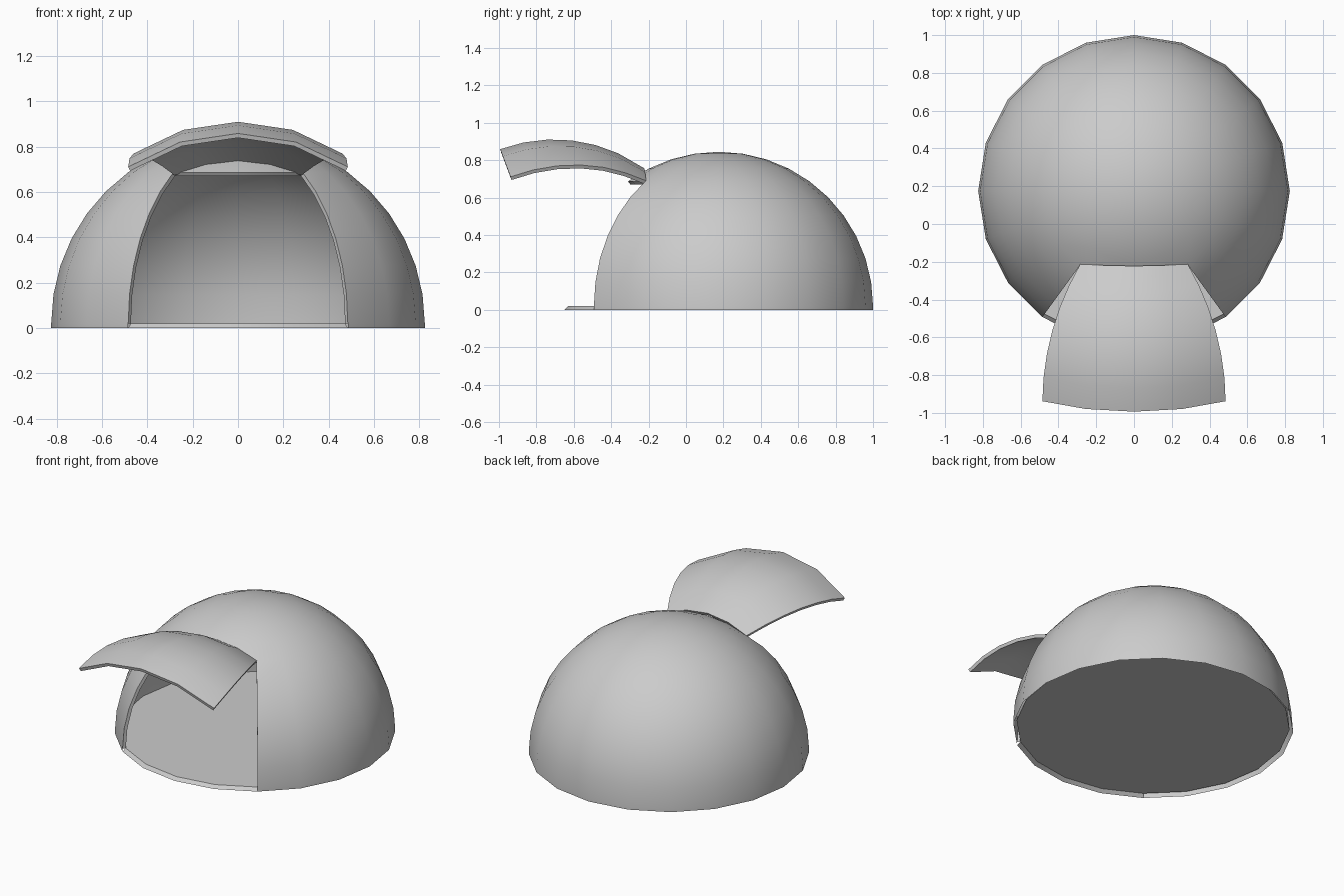
import bpy, bmesh
from math import sin, cos, radians
from mathutils import Matrix, Vector

if "Cube" in bpy.data.objects:
    bpy.data.objects.remove(bpy.data.objects["Cube"])

R, T, CY, BASE, STEP = 0.825, 0.02, 0.175, 0.02, 18
HINGE = Vector((0, -0.217, 0.687))


def spin_point(rz, lon):
    """Point of profile (radius, z) at longitude, 0 = front centre."""
    a = radians(lon)
    return Vector((rz[0] * sin(a), CY - rz[0] * cos(a), rz[1]))


def arc(r, lats):
    return [(r * cos(radians(t)), BASE + r * sin(radians(t))) for t in lats]


def quad(bm, pts):
    bm.faces.new([bm.verts.new(p) for p in pts])


def spin(bm, profile, lons):
    for lon in lons:
        for a, b in zip(profile, profile[1:]):
            quad(bm, [spin_point(a, lon), spin_point(a, lon + STEP),
                      spin_point(b, lon + STEP), spin_point(b, lon)])


def finish(bm, name, recalc=True):
    bmesh.ops.remove_doubles(bm, verts=bm.verts, dist=0.0005)
    bmesh.ops.dissolve_degenerate(bm, edges=bm.edges, dist=0.0005)
    if recalc:
        bmesh.ops.recalc_face_normals(bm, faces=bm.faces)
    me = bpy.data.meshes.new(name)
    bm.to_mesh(me)
    bm.free()
    ob = bpy.data.objects.new(name, me)
    bpy.context.collection.objects.link(ob)
    bpy.ops.object.select_all(action='DESELECT')
    ob.select_set(True)
    bpy.context.view_layer.objects.active = ob
    bpy.ops.object.shade_smooth_by_angle(angle=radians(30))
    return ob


back, front = range(36, 324, STEP), range(-36, 36, STEP)
lower, upper = range(0, 55, 9), range(54, 91, 9)
full = range(0, 91, 9)

# Dome shell: double wall with a doorway at the front
bm = bmesh.new()
spin(bm, [(R, 0)] + arc(R, full), back)
spin(bm, arc(R - T, full), back)
spin(bm, arc(R, upper)[::-1] + arc(R - T, upper), front)
outer, inner = arc(R, lower), arc(R - T, lower)
for lon in (-36, 36):  # door jambs
    for k in range(len(outer) - 1):
        quad(bm, [spin_point(p, lon) for p in
                  (outer[k], inner[k], inner[k + 1], outer[k + 1])])
finish(bm, "dome_shell")

# Floor disc and sloped door sill
bm = bmesh.new()
bm.faces.new([bm.verts.new(spin_point((R - T, BASE), i * STEP)) for i in range(20)])
spin(bm, [(R, 0), (R - T, BASE)], front)
finish(bm, "floor")

# Raised canopy: the doorway patch swung up about the top of the opening
bm = bmesh.new()
spin(bm, outer, front)
bmesh.ops.remove_doubles(bm, verts=bm.verts, dist=0.0005)
top = [v for v in bm.verts if v.co.z > 0.68]
bmesh.ops.rotate(bm, cent=HINGE, verts=bm.verts,
                 matrix=Matrix.Rotation(radians(-69.5), 3, 'X'))
for v in top:  # straighten the hinge edge against the dome
    x = abs(v.co.x)
    v.co.y, v.co.z = (-0.222, 0.756) if x < 0.05 else (-0.219, 0.738) if x < 0.2 else (-0.213, 0.69)
canopy = finish(bm, "canopy", recalc=False)
solid = canopy.modifiers.new("thickness", 'SOLIDIFY')
solid.thickness, solid.offset = T, -1
bpy.ops.object.modifier_apply(modifier="thickness")
bpy.ops.object.shade_smooth_by_angle(angle=radians(30))
